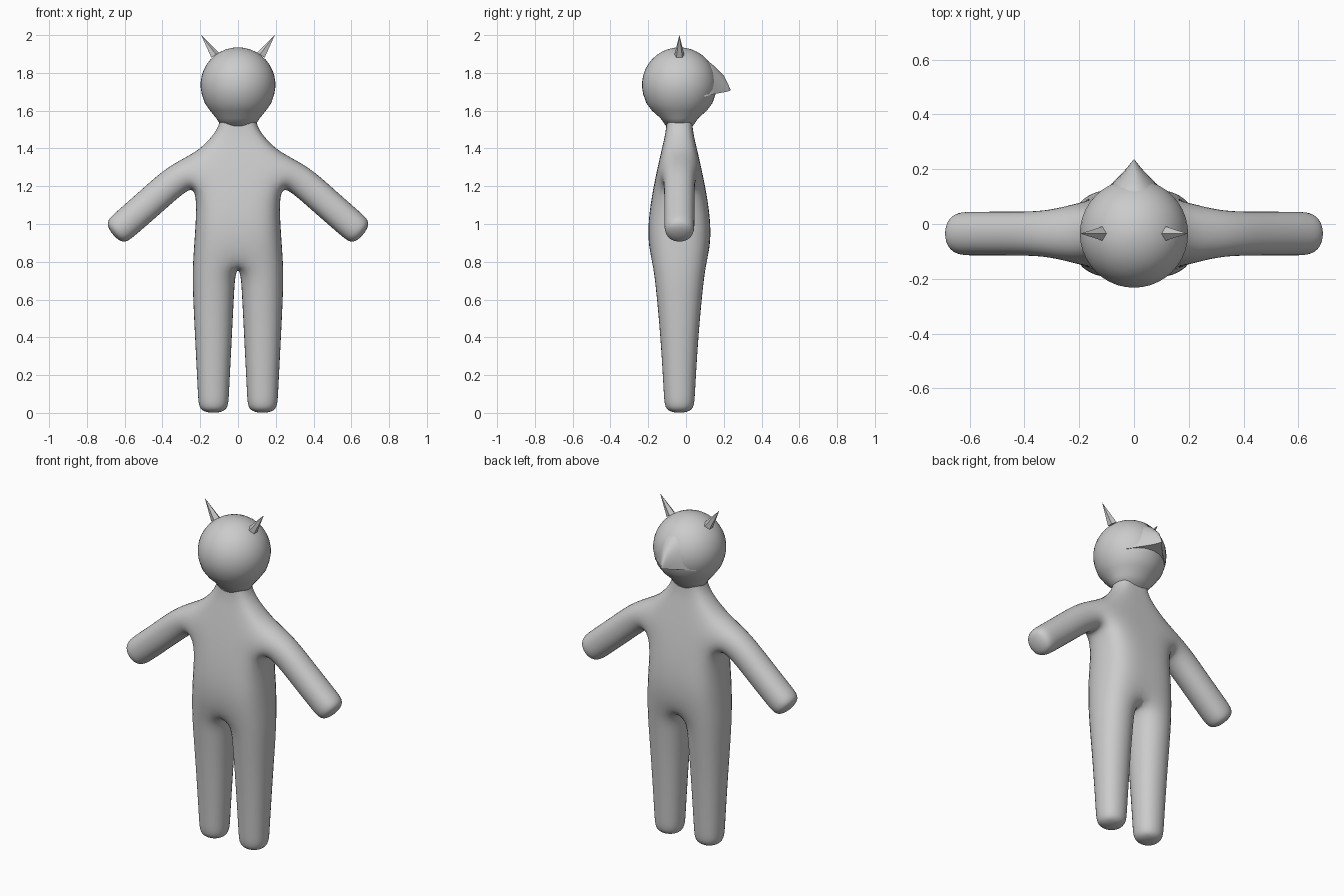
import bpy, bmesh, math
from mathutils import Vector

if "Cube" in bpy.data.objects:
    bpy.data.objects.remove(bpy.data.objects["Cube"])

YC = -0.035  # depth centre of the figure

grey = bpy.data.materials.new("plain_grey")
grey.diffuse_color = (0.6, 0.6, 0.6, 1)
grey.use_nodes = True
grey.node_tree.nodes["Principled BSDF"].inputs["Base Color"].default_value = grey.diffuse_color


def finish(bm, name, angle=None):
    """Turn a bmesh into an object; smooth it below the given edge angle."""
    bmesh.ops.recalc_face_normals(bm, faces=bm.faces)
    mesh = bpy.data.meshes.new(name)
    bm.to_mesh(mesh)
    bm.free()
    mesh.materials.append(grey)
    obj = bpy.data.objects.new(name, mesh)
    bpy.context.collection.objects.link(obj)
    if angle is not None:
        bpy.ops.object.select_all(action='DESELECT')
        obj.select_set(True)
        bpy.context.view_layer.objects.active = obj
        bpy.ops.object.shade_smooth_by_angle(angle=math.radians(angle))
    return obj


def bridge(bm, a, b, sides):
    """Join two rings of vertices along the listed sides."""
    for k in sides:
        j = (k + 1) % len(a)
        bm.faces.new((a[k], a[j], b[j], b[k]))


def loft(name, rings, angle):
    """Closed skin through rings of points."""
    bm = bmesh.new()
    loops = [[bm.verts.new(p) for p in ring] for ring in rings]
    for a, b in zip(loops, loops[1:]):
        bridge(bm, a, b, range(len(a)))
    bm.faces.new(loops[0])
    bm.faces.new(loops[-1])
    return finish(bm, name, angle)


# Body: half cage, mirrored and subdivided
bm = bmesh.new()


def vert(x, y, z):
    return bm.verts.new((x, YC + y, z))


# Torso rows from neck to hip: height, half width, half depth
torso = [(1.60, 0.09, 0.065), (1.53, 0.10, 0.068), (1.47, 0.135, 0.075),
         (1.39, 0.215, 0.095), (1.18, 0.225, 0.142), (0.97, 0.235, 0.172),
         (0.79, 0.25, 0.152)]
rows = [[vert(0, -d, z), vert(w, -d, z), vert(w, d, z), vert(0, d, z)]
        for z, w, d in torso]
for i in range(len(rows) - 1):
    bridge(bm, rows[i], rows[i + 1], (0, 2) if i == 3 else (0, 1, 2))
bm.faces.new(rows[0])

# Leg rings from hip to foot: height, half width, half depth
prev = rows[-1]
for z, a, d in [(0.66, 0.12, 0.135), (0.40, 0.106, 0.108),
                (0.08, 0.088, 0.088), (-0.006, 0.084, 0.084)]:
    ring = [vert(0.13 - a, -d, z), vert(0.13 + a, -d, z),
            vert(0.13 + a, d, z), vert(0.13 - a, d, z)]
    bridge(bm, prev, ring, range(4))
    prev = ring
bm.faces.new(prev)

# Arm rings from shoulder to hand, square to the arm direction
prev = [rows[3][1], rows[3][2], rows[4][2], rows[4][1]]
for x, z, a in [(0.32, 1.245, 0.088), (0.45, 1.128, 0.087),
                (0.603, 0.994, 0.087), (0.667, 0.940, 0.084)]:
    ux, uz = 0.644 * a, 0.765 * a
    ring = [vert(x + ux, -a, z + uz), vert(x + ux, a, z + uz),
            vert(x - ux, a, z - uz), vert(x - ux, -a, z - uz)]
    bridge(bm, prev, ring, range(4))
    prev = ring
bm.faces.new(prev)

body = finish(bm, "body")
for poly in body.data.polygons:
    poly.use_smooth = True
mirror = body.modifiers.new("mirror", 'MIRROR')
mirror.use_axis[0] = True
sub = body.modifiers.new("subdivision", 'SUBSURF')
sub.levels = sub.render_levels = 3

# Head: ball tapering into the neck
N = 40
profile = [(1.52, 0.09, 0.072), (1.56, 0.115, 0.10),
           (1.60, 0.148, 0.145), (1.64, 0.176, 0.175)]
for i in range(11, 0, -1):
    t = math.radians(i * 9.5)
    r = 0.198 * math.sin(t)
    profile.append((1.737 + 0.198 * math.cos(t), r, r))
profile.append((1.935, 0.008, 0.008))
loft("head", [[(rx * math.cos(math.tau * k / N),
                YC + ry * math.sin(math.tau * k / N), z) for k in range(N)]
              for z, rx, ry in profile], 60)

# Beak at the back of the head: arched sections with a flat underside
sections = [(0.0, 0.14, 1.86, 1.67), (0.10, 0.135, 1.876, 1.675),
            (0.15, 0.078, 1.836, 1.688), (0.20, 0.030, 1.785, 1.697),
            (0.222, 0.012, 1.742, 1.702), (0.235, 0.002, 1.712, 1.706)]
loft("beak", [[(w * math.cos(math.pi * k / 12), y,
                zb + (zt - zb) * math.sin(math.pi * k / 12))
               for k in range(13)] for y, w, zt, zb in sections], 50)

# Horns: faceted spikes leaning outwards
for side, label in ((-1, "left"), (1, "right")):
    bm = bmesh.new()
    bmesh.ops.create_cone(bm, cap_ends=True, segments=5, radius1=0.027,
                          radius2=0, depth=0.13)
    base, tip = Vector((0.123 * side, YC, 1.893)), Vector((0.195 * side, YC, 2.0))
    rot = (tip - base).to_track_quat('Z', 'Y').to_matrix()
    bmesh.ops.rotate(bm, verts=bm.verts, matrix=rot)
    bmesh.ops.translate(bm, verts=bm.verts, vec=(base + tip) / 2)
    finish(bm, label + "_horn")
